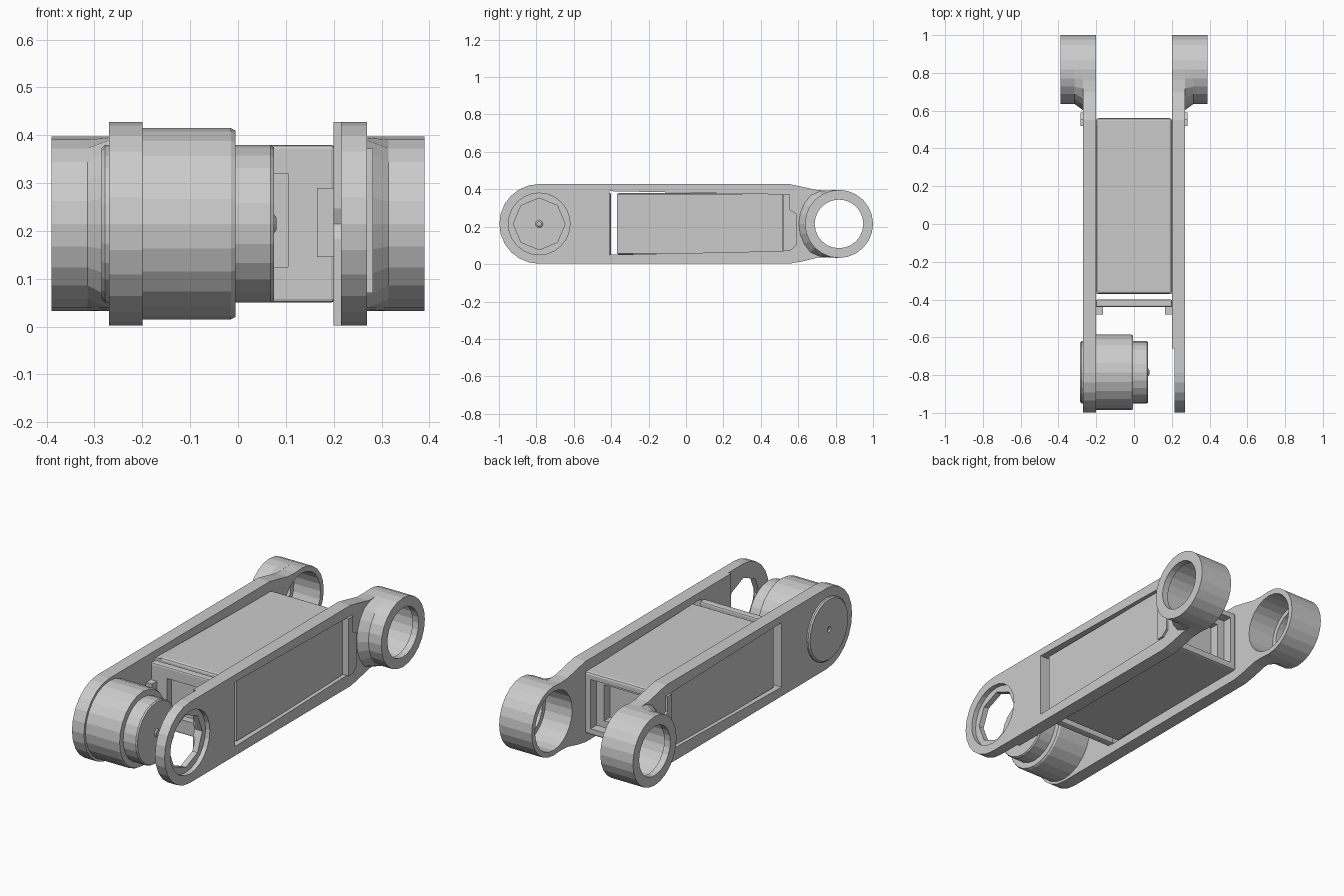
import bpy, bmesh
from math import sin, cos, pi, radians

if "Cube" in bpy.data.objects:
    bpy.data.objects.remove(bpy.data.objects["Cube"])

ZC = 0.215            # height of both pivot axes
YF, YR = -0.785, 0.818  # front and rear pivot positions


def make(name, bm):
    bmesh.ops.recalc_face_normals(bm, faces=bm.faces)
    me = bpy.data.meshes.new(name)
    bm.to_mesh(me)
    bm.free()
    ob = bpy.data.objects.new(name, me)
    bpy.context.collection.objects.link(ob)
    return ob


def prism(name, pts, x0, x1):
    """Extrude a (y, z) outline along x."""
    bm = bmesh.new()
    a = [bm.verts.new((x0, y, z)) for y, z in pts]
    b = [bm.verts.new((x1, y, z)) for y, z in pts]
    n = len(pts)
    bm.faces.new(a)
    bm.faces.new(b)
    for i in range(n):
        j = (i + 1) % n
        bm.faces.new((a[i], a[j], b[j], b[i]))
    return make(name, bm)


def box(name, x0, x1, y0, y1, z0, z1, bevel=0):
    ob = prism(name, [(y0, z0), (y1, z0), (y1, z1), (y0, z1)], x0, x1)
    if bevel:
        m = ob.modifiers.new("bevel", 'BEVEL')
        m.width, m.segments = bevel, 2
    return ob


def arc(yc, r, a0, a1, n):
    return [(yc + r * cos(radians(a0 + (a1 - a0) * i / n)),
             ZC + r * sin(radians(a0 + (a1 - a0) * i / n))) for i in range(n + 1)]


def disc(name, yc, r, x0, x1, n=24):
    return prism(name, arc(yc, r, 0, 360, n)[:-1], x0, x1)


def lathe(name, prof, yc, n=24, closed=False, flare=0):
    """Spin an (x, r) profile about an x-axis; flare widens the first loop towards -y."""
    bm = bmesh.new()
    rings = []
    for k, (x, r) in enumerate(prof):
        loop = []
        for i in range(n):
            a = 2 * pi * i / n
            e = flare * min(1, max(0, (-cos(a) - 0.2) / 0.5)) if k == 0 else 0
            loop.append(bm.verts.new((x, yc + (r + e) * cos(a), ZC + (r + e) * sin(a))))
        rings.append(loop)
    pairs = list(zip(rings, rings[1:]))
    if closed:
        pairs.append((rings[-1], rings[0]))
    else:
        bm.faces.new(rings[0])
        bm.faces.new(rings[-1])
    for p, q in pairs:
        for i in range(n):
            j = (i + 1) % n
            bm.faces.new((p[i], p[j], q[j], q[i]))
    return make(name, bm)


def cut(ob, *cutters):
    for c in cutters:
        m = ob.modifiers.new("cut", 'BOOLEAN')
        m.operation, m.solver, m.object = 'DIFFERENCE', 'EXACT', c
    dg = bpy.context.evaluated_depsgraph_get()
    me = bpy.data.meshes.new_from_object(ob.evaluated_get(dg))
    ob.modifiers.clear()
    ob.data = me
    for c in cutters:
        bpy.data.objects.remove(c)


# Side plate outline: round front, tapered neck, round rear eye
outline = (arc(YF, 0.213, 90, 270, 12)
           + [(0.55, 0.002), (0.62, 0.014), (0.70, 0.034), (0.76, 0.037)]
           + arc(YR, 0.182, -90, 90, 12)
           + [(0.76, 0.393), (0.70, 0.396), (0.62, 0.414), (0.55, 0.428)])

for s, side in ((1, "right"), (-1, "left")):
    plate = prism(side + "_side_plate", outline, s * 0.20, s * 0.27)
    window = prism("cutter", [(-0.41, 0.05), (0.52, 0.07), (0.52, 0.372), (-0.41, 0.39)],
                   s * 0.1, s * 0.4)
    cutters = [window, disc("cutter", YR, 0.155, s * 0.1, s * 0.4)]
    if s > 0:  # stepped front bearing hole and thinned inner face
        cutters += [disc("cutter", YF, 0.165, 0.245, 0.4),
                    disc("cutter", YF, 0.138, 0.1, 0.3, 8),
                    box("cutter", 0.1, 0.215, -1.1, -0.66, -0.1, 0.6)]
    cut(plate, *cutters)

    # Rear bearing ring with flared root and inner lip
    prof = [(0.27, 0.182), (0.315, 0.182), (0.39, 0.182), (0.39, 0.13),
            (0.355, 0.13), (0.355, 0.155), (0.27, 0.155)]
    lathe(side + "_rear_ring", [(s * x, r) for x, r in prof], YR,
          closed=True, flare=0.033)

    # Infill panel in the window and the clip behind it
    box(side + "_side_panel", s * 0.19, s * 0.25, -0.37, 0.515, 0.058, 0.374)
    prism(side + "_rear_clip", [(0.52, 0.07), (0.555, 0.07), (0.59, 0.10), (0.59, 0.27),
                                (0.555, 0.29), (0.555, 0.372), (0.52, 0.372)],
          s * 0.262, s * 0.282)
    box(side + "_front_tab", s * 0.165, s * 0.205, -0.48, -0.435, 0.145, 0.29)

# Central body between the plates, recessed at the rear
body = box("central_body", -0.2, 0.2, -0.37, 0.56, 0.05, 0.38, 0.012)
cut(body, box("cutter", -0.165, 0.165, 0.51, 0.7, 0.085, 0.345),
    box("cutter", -0.12, 0.12, 0.46, 0.7, 0.12, 0.31))

# Front cross plate with its opening
cross = box("front_cross_plate", -0.202, 0.202, -0.44, -0.40, 0.05, 0.38, 0.008)
cut(cross, box("cutter", -0.105, 0.105, -0.5, -0.385, 0.125, 0.32))

# Motor at the front pivot, with outer cap
lathe("joint_motor", [(-0.205, 0.2), (-0.015, 0.2), (-0.005, 0.195), (-0.005, 0.165),
                      (0.068, 0.165), (0.075, 0.16), (0.075, 0.02), (0.081, 0.012)], YF)
lathe("motor_cap", [(-0.265, 0.165), (-0.278, 0.165), (-0.285, 0.158),
                    (-0.285, 0.015), (-0.278, 0.01)], YF)
